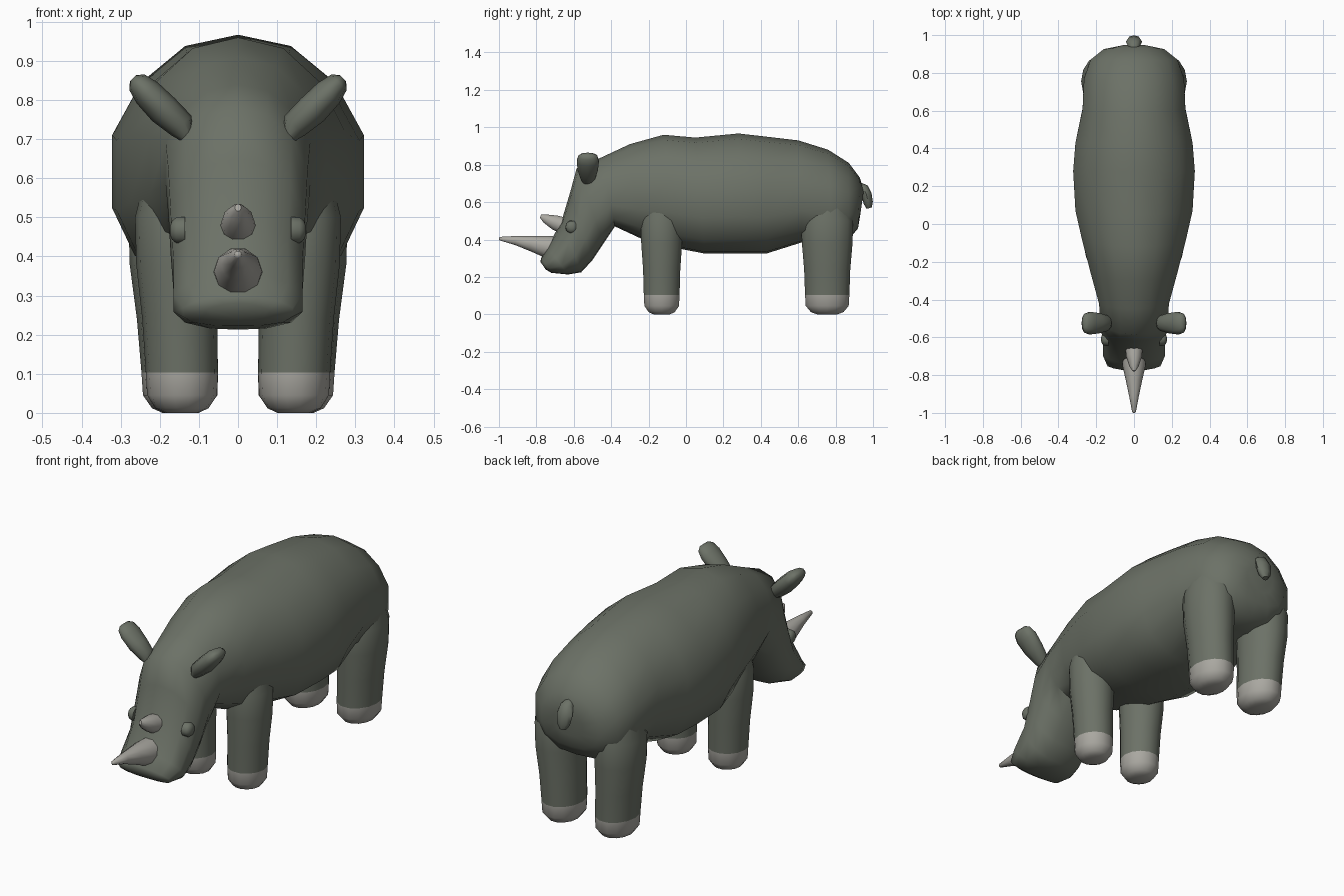
import bpy, bmesh, math
from mathutils import Vector


def material(name, rgb):
    m = bpy.data.materials.new(name)
    m.diffuse_color = (*rgb, 1)
    return m


HIDE = material("grey green hide", (0.150, 0.167, 0.135))
HORN = material("pale horn grey", (0.40, 0.39, 0.355))


def loft(name, rings, mats, pale_below=None):
    """Skin closed rings of points, cap both ends, shade smooth."""
    bm = bmesh.new()
    vs = [[bm.verts.new(p) for p in r] for r in rings]
    n = len(vs[0])
    for a, b in zip(vs, vs[1:]):
        for i in range(n):
            bm.faces.new((a[i], a[(i + 1) % n], b[(i + 1) % n], b[i]))
    bm.faces.new(vs[0])
    bm.faces.new(vs[-1])
    bmesh.ops.recalc_face_normals(bm, faces=bm.faces)
    if pale_below is not None:
        for f in bm.faces:
            f.material_index = int(f.calc_center_median().z < pale_below)
    me = bpy.data.meshes.new(name)
    bm.to_mesh(me)
    bm.free()
    ob = bpy.data.objects.new(name, me)
    bpy.context.collection.objects.link(ob)
    for m in mats:
        me.materials.append(m)
    bpy.context.view_layer.objects.active = ob
    ob.select_set(True)
    bpy.ops.object.shade_smooth_by_angle(angle=math.radians(50))
    ob.select_set(False)
    return ob


def tube(name, stations, mats, u, v, n=10, **kw):
    """Stations are (centre, radius along u, radius along v)."""
    u, v = Vector(u).normalized(), Vector(v).normalized()
    rings = [[Vector(c) + u * ru * math.cos(t) + v * rv * math.sin(t)
              for t in (2 * math.pi * i / n for i in range(n))]
             for c, ru, rv in stations]
    return loft(name, rings, mats, **kw)


# Body and head: each ring has a top point, a bottom point and a half width
half = [(0.42, .045), (0.77, .19), (1, .4), (1, .69), (0.82, .88), (0.42, .985)]
section = [(0, 0)] + half + [(0, 1)] + [(-x, t) for x, t in reversed(half)]
body = [  # top y, top z, bottom y, bottom z, half width
    (0.95, 0.66, 0.93, 0.52, 0.08), (0.93, 0.73, 0.92, 0.46, 0.16),
    (0.87, 0.81, 0.87, 0.40, 0.23), (0.76, 0.88, 0.78, 0.37, 0.265),
    (0.60, 0.93, 0.62, 0.385, 0.272), (0.43, 0.95, 0.43, 0.325, 0.31),
    (0.28, 0.967, 0.28, 0.325, 0.322), (0.05, 0.945, 0.10, 0.325, 0.31),
    (-0.12, 0.96, -0.03, 0.35, 0.275), (-0.30, 0.91, -0.24, 0.405, 0.225),
    (-0.45, 0.84, -0.38, 0.47, 0.185), (-0.585, 0.78, -0.44, 0.38, 0.178),
    (-0.62, 0.65, -0.50, 0.29, 0.172), (-0.665, 0.50, -0.56, 0.225, 0.165),
    (-0.74, 0.36, -0.63, 0.213, 0.165), (-0.775, 0.30, -0.72, 0.222, 0.14),
    (-0.778, 0.28, -0.75, 0.24, 0.08)]
loft("body_and_head", [[(x * w, ty + (by - ty) * t, tz + (bz - tz) * t)
                        for x, t in section] for ty, tz, by, bz, w in body], [HIDE])

# Horns
tube("front_horn", [((0, -0.68, 0.352), .066, .066), ((0, -0.75, 0.363), .061, .061),
                    ((0, -0.83, 0.38), .043, .043), ((0, -0.91, 0.395), .026, .026),
                    ((0, -0.995, 0.405), .010, .010), ((0, -1.0, 0.406), .004, .004)],
     [HORN], (1, 0, 0), (0, 0.2, 1))
tube("rear_horn", [((0, -0.64, 0.47), .047, .047), ((0, -0.70, 0.49), .042, .042),
                   ((0, -0.755, 0.512), .024, .024), ((0, -0.778, 0.525), .008, .010)],
     [HORN], (1, 0, 0), (0, 0.3, 1))

# Tail
tube("tail", [((0, 0.915, 0.70), .015, .02), ((0, 0.945, 0.68), .033, .028),
              ((0, 0.965, 0.64), .043, .028), ((0, 0.975, 0.595), .035, .025),
              ((0, 0.98, 0.568), .015, .014)], [HIDE], (1, 0, 0), (0, 1, 0.3), n=8)

for s, side in ((1, "left"), (-1, "right")):
    # Legs with pale rounded feet, running up inside the body
    for name, y, ry, rx, x0, x1 in (("front", -0.13, .100, .094, .143, .155),
                                    ("rear", 0.755, .124, .100, .148, .165)):
        st = [(0.0, .45, 0), (0.012, .72, 0), (0.045, .95, 0), (0.103, .98, 0.05),
              (0.103, .98, 0.05), (0.24, 1.02, 0.5), (0.38, 1.12, 1),
              (0.50, 1.15, 1), (0.66, .75, .9)]
        del st[4]
        tube(f"{name}_leg_{side}",
             [((s * (x0 + (x1 - x0) * k), y, z), rx * r, ry * r) for z, r, k in st],
             [HIDE, HORN], (1, 0, 0), (0, 1, 0), n=14, pale_below=0.1)
    # Ears, slim at the base and broad near the tip
    tube(f"ear_{side}",
         [((s * x, -0.525, z), a, b) for x, z, a, b in (
             (.125, .70, .015, .025), (.145, .735, .036, .042), (.19, .775, .041, .056),
             (.232, .818, .038, .062), (.258, .845, .028, .052), (.268, .856, .012, .03))],
         [HIDE], (s * 1, 0, -1), (0, 1, 0))
    # Eyes
    tube(f"eye_{side}",
         [((s * x, -0.61, 0.467), r, r) for x, r in (
             (.135, .036), (.158, .034), (.169, .025), (.174, .010))],
         [HIDE], (0, 1, 0), (0, 0, 1))
